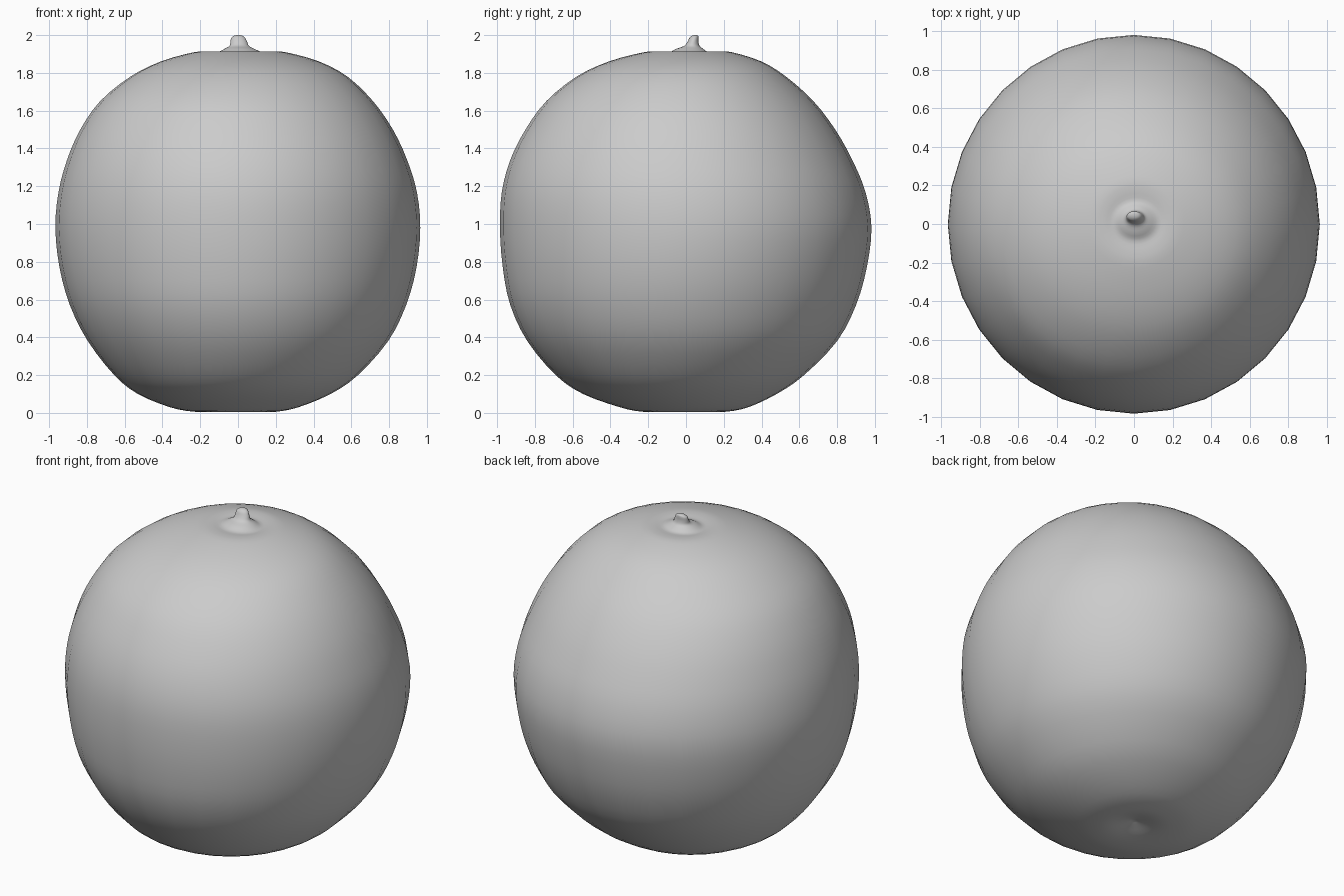
import bpy, bmesh, math

SEGMENTS = 32


def loft(name, rows, steps=3):
    """Skin smooth rings through rows of (z, x_min, x_max, y_min, y_max)."""
    rings = []
    for i in range(len(rows) - 1):
        p0, p1 = rows[max(i - 1, 0)], rows[i]
        p2, p3 = rows[i + 1], rows[min(i + 2, len(rows) - 1)]
        for s in range(steps):
            t = s / steps
            rings.append([0.5 * (2 * b + (c - a) * t + (2 * a - 5 * b + 4 * c - d) * t * t
                                 + (3 * b - a - 3 * c + d) * t ** 3)
                          for a, b, c, d in zip(p0, p1, p2, p3)])
    rings.append(list(rows[-1]))

    bm = bmesh.new()
    loops = []
    for z, x0, x1, y0, y1 in rings:
        cx, cy = (x0 + x1) / 2, (y0 + y1) / 2
        rx, ry = (x1 - x0) / 2, (y1 - y0) / 2
        loops.append([bm.verts.new((cx + rx * math.cos(a), cy + ry * math.sin(a), z))
                      for a in (2 * math.pi * k / SEGMENTS for k in range(SEGMENTS))])
    for low, high in zip(loops, loops[1:]):
        for k in range(SEGMENTS):
            n = (k + 1) % SEGMENTS
            bm.faces.new((low[k], low[n], high[n], high[k]))
    bm.faces.new(loops[0][::-1])
    bm.faces.new(loops[-1])
    bmesh.ops.recalc_face_normals(bm, faces=bm.faces)
    for f in bm.faces:
        f.smooth = True
    mesh = bpy.data.meshes.new(name)
    bm.to_mesh(mesh)
    bm.free()
    obj = bpy.data.objects.new(name, mesh)
    bpy.context.collection.objects.link(obj)
    return obj


# Fruit body, slightly lopsided, with a small dimple underneath
# and the stem drawn out of a faint hollow on top
loft("fruit_with_stem", [
    (0.035, -0.01, 0.01, -0.01, 0.01),
    (0.025, -0.05, 0.05, -0.05, 0.05),
    (0.006, -0.14, 0.14, -0.14, 0.14),
    (0.007, -0.24, 0.21, -0.24, 0.22),
    (0.03, -0.36, 0.32, -0.35, 0.33),
    (0.10, -0.53, 0.49, -0.545, 0.48),
    (0.20, -0.655, 0.635, -0.69, 0.625),
    (0.38, -0.795, 0.795, -0.84, 0.80),
    (0.57, -0.89, 0.89, -0.93, 0.90),
    (0.77, -0.945, 0.945, -0.97, 0.957),
    (0.98, -0.967, 0.965, -0.985, 0.982),
    (1.17, -0.95, 0.947, -0.975, 0.95),
    (1.34, -0.905, 0.895, -0.93, 0.88),
    (1.50, -0.835, 0.82, -0.85, 0.79),
    (1.65, -0.73, 0.715, -0.74, 0.675),
    (1.78, -0.57, 0.58, -0.58, 0.53),
    (1.86, -0.41, 0.43, -0.41, 0.40),
    (1.908, -0.24, 0.26, -0.23, 0.25),
    (1.914, -0.16, 0.18, -0.15, 0.18),
    (1.910, -0.11, 0.13, -0.09, 0.12),
    (1.928, -0.07, 0.085, -0.05, 0.09),
    (1.943, -0.045, 0.058, -0.01, 0.072),
    (1.965, -0.04, 0.048, 0.008, 0.066),
    (1.985, -0.036, 0.038, 0.018, 0.066),
    (1.996, -0.022, 0.026, 0.03, 0.064),
    (2.0, -0.008, 0.01, 0.042, 0.056),
])
